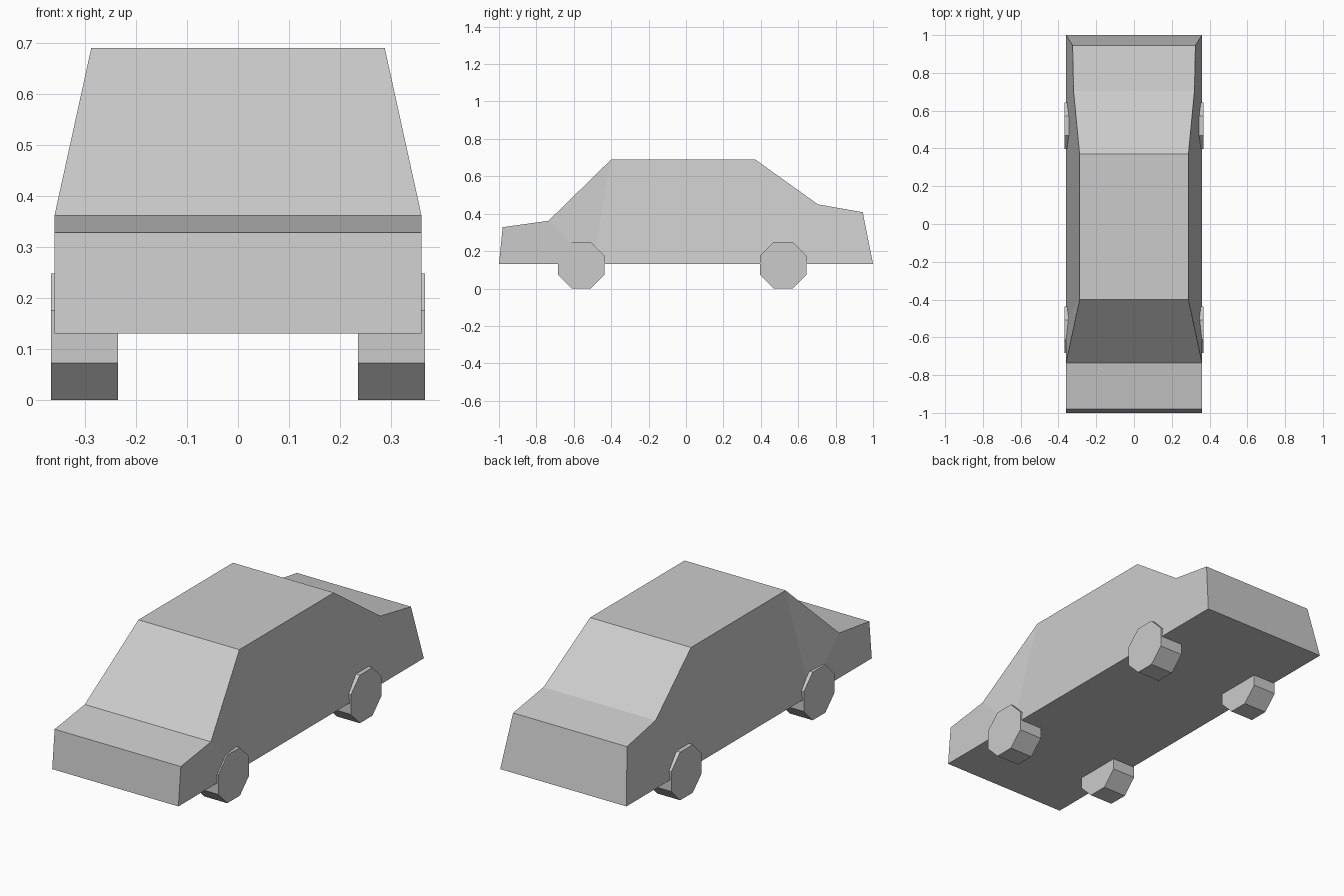
import bpy
import bmesh
import math
from mathutils import Matrix

if "Cube" in bpy.data.objects:
    bpy.data.objects.remove(bpy.data.objects["Cube"])

grey = bpy.data.materials.new("light grey")
grey.diffuse_color = (0.6, 0.6, 0.6, 1)
grey.use_nodes = True
grey.node_tree.nodes["Principled BSDF"].inputs["Base Color"].default_value = grey.diffuse_color


def finish(bm, name):
    bmesh.ops.recalc_face_normals(bm, faces=bm.faces)
    mesh = bpy.data.meshes.new(name)
    bm.to_mesh(mesh)
    bm.free()
    mesh.materials.append(grey)
    obj = bpy.data.objects.new(name, mesh)
    bpy.context.collection.objects.link(obj)
    return obj


# Car body: side outline as (half width, y, z), bridged left to right
outline = [
    (0.36, -1.0, 0.13),      # front bumper
    (0.36, -0.98, 0.328),    # bonnet front
    (0.36, -0.735, 0.362),   # windscreen base
    (0.288, -0.40, 0.69),    # roof front
    (0.288, 0.37, 0.69),     # roof back
    (0.32, 0.705, 0.45),     # rear window base
    (0.325, 0.945, 0.408),   # boot edge
    (0.36, 1.0, 0.13),       # rear bumper
    (0.36, -0.50, 0.13),     # sill behind the front wing
]
bm = bmesh.new()
sides = [[bm.verts.new((s * x, y, z)) for x, y, z in outline] for s in (1, -1)]
a, b = sides
n = len(outline)
for i in range(n):
    j = (i + 1) % n
    bm.faces.new((a[i], a[j], b[j], b[i]))
for v in sides:
    bm.faces.new((v[0], v[1], v[2], v[8]))      # upright front wing
    bm.faces.new((v[2], v[3], v[8]))            # wing to cabin transition
    bm.faces.new(v[3:])                         # sloping cabin side
finish(bm, "car_body")

# Eight-sided wheels, standing on a flat
for end, y in (("front", -0.56), ("rear", 0.52)):
    for side, s in (("right", 1), ("left", -1)):
        bm = bmesh.new()
        r = 0.124 / math.cos(math.pi / 8)
        turn = (Matrix.Translation((s * 0.301, y, 0.124))
                @ Matrix.Rotation(math.pi / 2, 4, 'Y')
                @ Matrix.Rotation(math.pi / 8, 4, 'Z'))
        bmesh.ops.create_cone(bm, cap_ends=True, segments=8, radius1=r,
                              radius2=r, depth=0.132, matrix=turn)
        finish(bm, f"{end}_{side}_wheel")
